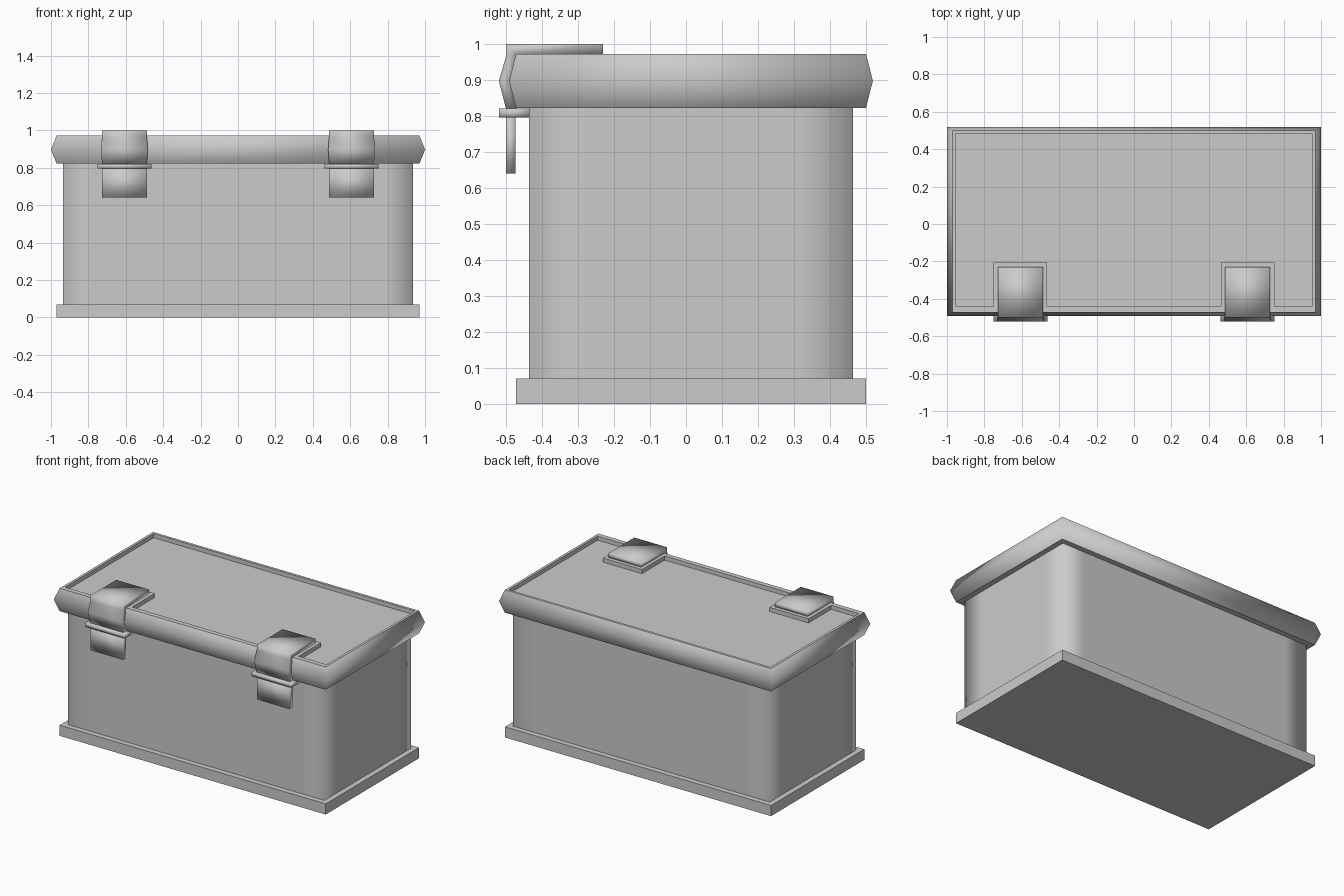
import bpy, bmesh

if "Cube" in bpy.data.objects:
    bpy.data.objects.remove(bpy.data.objects["Cube"])

CY = 0.014  # the chest sits slightly behind centre; latches project forward


def finish(name, bm):
    bmesh.ops.recalc_face_normals(bm, faces=bm.faces)
    me = bpy.data.meshes.new(name)
    bm.to_mesh(me)
    bm.free()
    ob = bpy.data.objects.new(name, me)
    bpy.context.collection.objects.link(ob)
    return ob


def rect(hx, hy, d=0):
    """Rectangle outline, with optional support points at distance d from corners."""
    if not d:
        pts = [(-hx, -hy), (hx, -hy), (hx, hy), (-hx, hy)]
    else:
        pts = [(-hx, -hy), (-hx + d, -hy), (hx - d, -hy), (hx, -hy),
               (hx, -hy + d), (hx, hy - d), (hx, hy), (hx - d, hy),
               (-hx + d, hy), (-hx, hy), (-hx, hy - d), (-hx, -hy + d)]
    return [(x, y + CY) for x, y in pts]


def loft(bm, levels, smooth):
    """Skin between outlines given as (z, points); returns the vertex rings."""
    rings = [[bm.verts.new((x, y, z)) for x, y in pts] for z, pts in levels]
    for a, b in zip(rings, rings[1:]):
        for i in range(len(a)):
            j = (i + 1) % len(a)
            bm.faces.new((a[i], a[j], b[j], b[i])).smooth = smooth
    return rings


def box(name, x0, x1, y0, y1, z0, z1, smooth=False):
    bm = bmesh.new()
    pts = [(x0, y0), (x1, y0), (x1, y1), (x0, y1)]
    r = loft(bm, [(z0, pts), (z1, pts)], smooth)
    for ring in r:
        bm.faces.new(ring).smooth = smooth
    return finish(name, bm)


# Plinth
box("base_plinth", -0.97, 0.97, -0.472, 0.5, 0, 0.07)

# Body: soft-shaded corners
bm = bmesh.new()
r = loft(bm, [(0.07, rect(0.935, 0.45, 0.16)), (0.822, rect(0.935, 0.45, 0.16))], True)
for ring in r:
    bm.faces.new(ring)
finish("body", bm)

# Lid: bulged rim, recessed top with raised pads behind the latches
bm = bmesh.new()
rings = loft(bm, [(0.822, rect(0.97, 0.486)), (0.897, rect(1.0, 0.505)),
                  (0.972, rect(0.97, 0.486))], True)
bm.faces.new(rings[0])
half = [(0.464, -0.44), (0.464, -0.205), (0.75, -0.205), (0.75, -0.44),
        (0.953, -0.44), (0.953, 0.483)]
inner = half + [(-x, y) for x, y in reversed(half)]
top, floor = loft(bm, [(0.972, inner), (0.945, inner)], False)
bm.faces.new(floor)
edges = [bm.edges.get((ring[i - 1], ring[i])) for ring in (rings[2], top)
         for i in range(len(ring))]
bmesh.ops.triangle_fill(bm, use_beauty=True, edges=edges, normal=(0, 0, 1))
finish("lid", bm)

# Latches: strap hooked over the rim, cross bar and pull tab
strap = [(-0.23, 0.97), (-0.23, 1.0), (-0.5, 1.0), (-0.5, 0.965), (-0.52, 0.897),
         (-0.5, 0.82), (-0.47, 0.82), (-0.49, 0.897), (-0.47, 0.97)]
for side, cx in (("left", -0.607), ("right", 0.607)):
    bm = bmesh.new()
    ends = [[bm.verts.new((cx + s * (0.125 if z == 0.897 else 0.12), y, z))
             for y, z in strap] for s in (-1, 1)]
    a, b = ends
    for i in range(len(a)):
        bm.faces.new((a[i - 1], a[i], b[i], b[i - 1]))
    for e in ends:
        bm.faces.new((e[0], e[1], e[2], e[3], e[8]))
        bm.faces.new((e[3], e[4], e[7], e[8]))
        bm.faces.new((e[4], e[5], e[6], e[7]))
    for f in bm.faces:
        f.smooth = True
    finish(side + "_latch_strap", bm)
    box(side + "_latch_bar", cx - 0.145, cx + 0.145, -0.52, -0.434, 0.795, 0.82, True)
    box(side + "_latch_tab", cx - 0.12, cx + 0.12, -0.5, -0.473, 0.64, 0.8, True)
